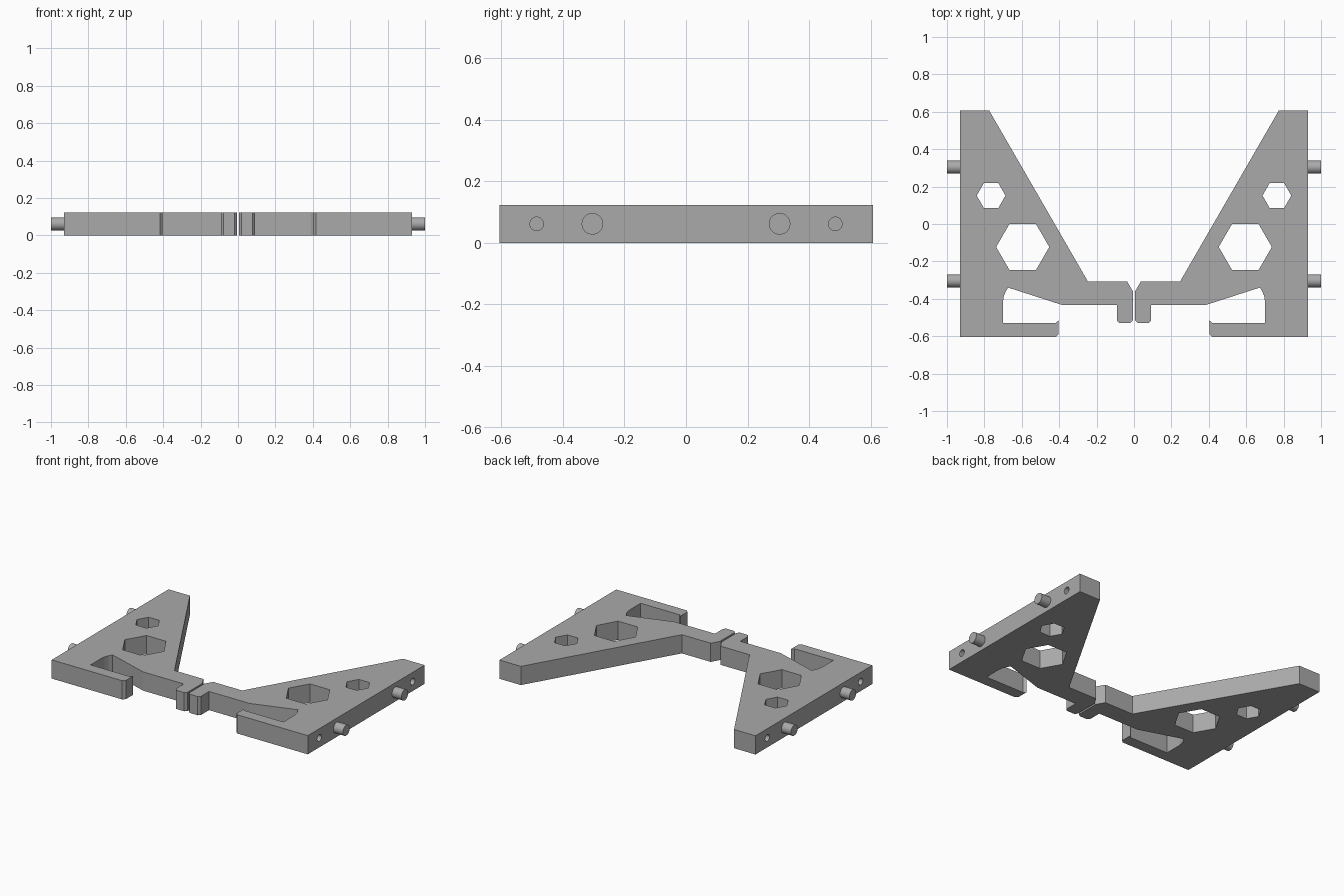
import bpy, bmesh, math
from mathutils import Matrix, Vector

if "Cube" in bpy.data.objects:
    bpy.data.objects.remove(bpy.data.objects["Cube"], do_unlink=True)

HEIGHT = 0.123
SIDE = 0.931  # x of the outer side wall

grey = bpy.data.materials.new("plain grey")
grey.use_nodes = True
grey.diffuse_color = (0.4, 0.4, 0.4, 1)
grey.node_tree.nodes["Principled BSDF"].inputs["Base Color"].default_value = (0.4, 0.4, 0.4, 1)


def make_object(name, bm):
    bmesh.ops.recalc_face_normals(bm, faces=bm.faces)
    mesh = bpy.data.meshes.new(name)
    bm.to_mesh(mesh)
    bm.free()
    mesh.materials.append(grey)
    obj = bpy.data.objects.new(name, mesh)
    bpy.context.collection.objects.link(obj)
    return obj


def prism(name, outline, z0, z1):
    bm = bmesh.new()
    face = bm.faces.new([bm.verts.new((x, y, z0)) for x, y in outline])
    top = bmesh.ops.extrude_face_region(bm, geom=[face])["geom"]
    bmesh.ops.translate(bm, vec=(0, 0, z1 - z0),
                        verts=[v for v in top if isinstance(v, bmesh.types.BMVert)])
    return make_object(name, bm)


def hexagon(cx, cy, r):
    return [(cx + r * math.cos(i * math.pi / 3), cy + r * math.sin(i * math.pi / 3))
            for i in range(6)]


def rod(name, x0, x1, y, r, sides=32):
    # Cylinder lying along x at mid height
    bm = bmesh.new()
    place = Matrix.Translation(Vector(((x0 + x1) / 2, y, HEIGHT / 2)))
    bmesh.ops.create_cone(bm, cap_ends=True, segments=sides, radius1=r, radius2=r,
                          depth=abs(x1 - x0),
                          matrix=place @ Matrix.Rotation(math.pi / 2, 4, "Y"))
    obj = make_object(name, bm)
    for p in obj.data.polygons:
        p.use_smooth = abs(p.normal.x) < 0.5
    return obj


def cut(target, cutter):
    cutter.hide_render = True
    mod = target.modifiers.new(cutter.name, "BOOLEAN")
    mod.operation = "DIFFERENCE"
    mod.solver = "EXACT"
    mod.object = cutter
    bpy.ops.object.select_all(action="DESELECT")
    bpy.context.view_layer.objects.active = target
    target.select_set(True)
    bpy.ops.object.modifier_apply(modifier=mod.name)
    bpy.data.objects.remove(cutter, do_unlink=True)


# Half of the frame: outer rail, brace, arm, centre block and front hook
OUTLINE = [
    (SIDE, -0.605), (SIDE, 0.608), (0.775, 0.608), (0.246, -0.308),
    (0.036, -0.308), (0.006, -0.36), (0.006, -0.515), (0.02, -0.53),
    (0.078, -0.53), (0.092, -0.515), (0.092, -0.432), (0.387, -0.432),
    (0.673, -0.34), (0.687, -0.362), (0.697, -0.39), (0.701, -0.42),
    (0.701, -0.53), (0.418, -0.53), (0.403, -0.515), (0.403, -0.59), (0.418, -0.605),
]

for side, s in (("left", 1), ("right", -1)):
    frame = prism(side + "_frame", [(s * x, y) for x, y in OUTLINE], 0, HEIGHT)

    # Hexagonal windows through the brace
    for cx, cy, r in ((0.764, 0.152, 0.077), (0.595, -0.123, 0.142)):
        cut(frame, prism("window_cutter", hexagon(s * cx, cy, r), -0.1, HEIGHT + 0.1))

    # Blind holes and pins on the outer wall
    for end, d in (("front", -1), ("back", 1)):
        cut(frame, rod("hole_cutter", s * (SIDE - 0.08), s * (SIDE + 0.05), d * 0.485, 0.022))
        rod(f"{side}_{end}_pin", s * (SIDE - 0.01), s, d * 0.304, 0.035)
